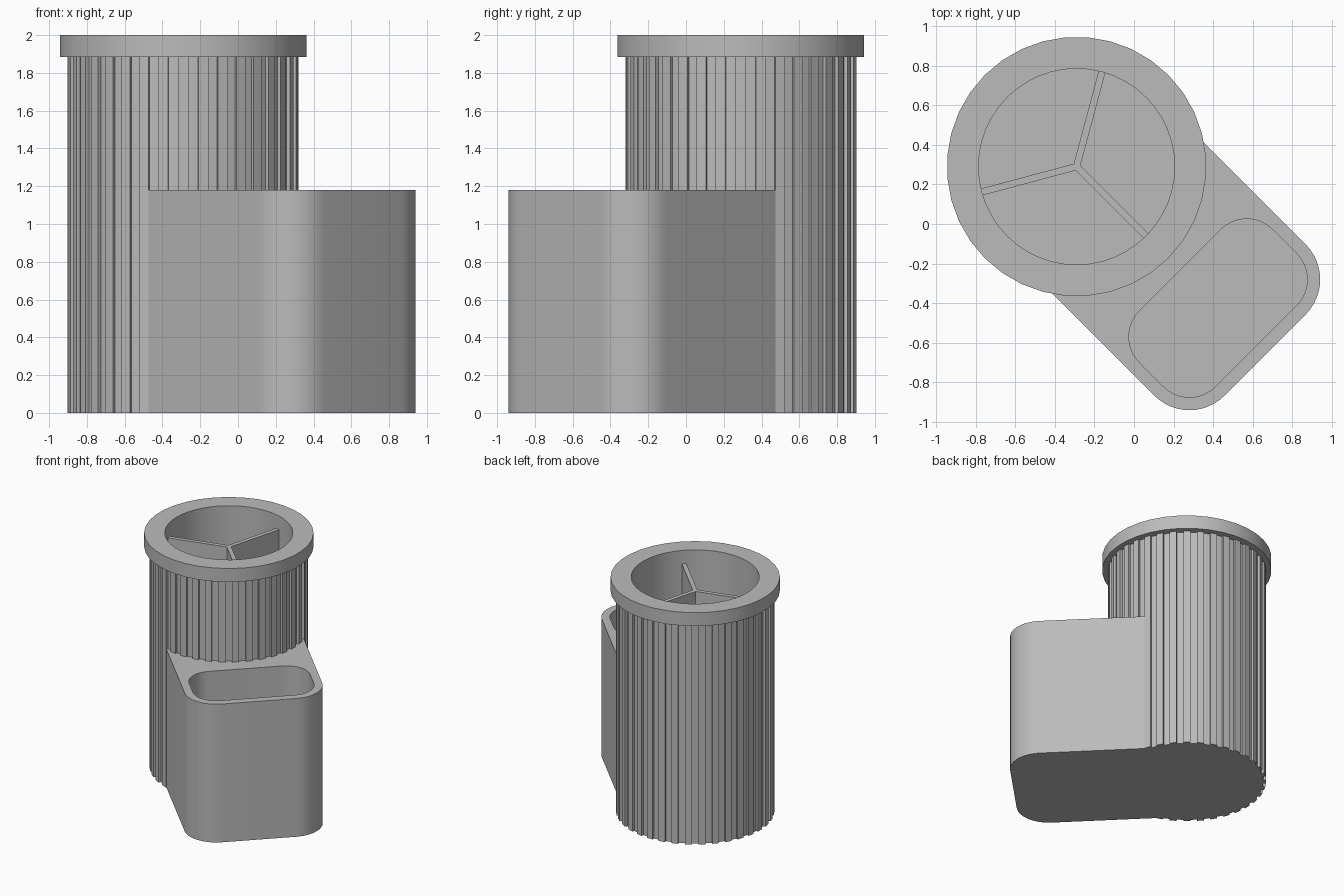
import bpy, bmesh
from math import sin, cos, pi, radians, asin
from mathutils import Matrix, Vector

cube = bpy.data.objects.get("Cube")
if cube:
    bpy.data.objects.remove(cube)

grey = bpy.data.materials.new("plain grey")
grey.use_nodes = True
colour = (0.5, 0.5, 0.5, 1)
grey.diffuse_color = colour
grey.node_tree.nodes["Principled BSDF"].inputs["Base Color"].default_value = colour

# Local frame: +x runs from the tall cup towards the side pocket
TURN = Matrix.Rotation(radians(-45), 4, 'Z')
CUP = Vector((-0.41, 0))
RIM_Z = 1.885


def arc(center, r, start, end, steps):
    return [(center[0] + r * cos(start + (end - start) * i / steps),
             center[1] + r * sin(start + (end - start) * i / steps))
            for i in range(steps + 1)]


def circle(r, steps=48):
    return arc(CUP, r, 0, 2 * pi, steps)[:-1]


def rounded_rect(u0, u1, half, r):
    pts = []
    for k, (u, v) in enumerate([(u1 - r, half - r), (u0 + r, half - r),
                                (u0 + r, r - half), (u1 - r, r - half)]):
        pts += arc((u, v), r, k * pi / 2, (k + 1) * pi / 2, 10)
    return pts


def finish(bm, name):
    bmesh.ops.recalc_face_normals(bm, faces=bm.faces)
    bm.transform(TURN)
    mesh = bpy.data.meshes.new(name)
    bm.to_mesh(mesh)
    bm.free()
    mesh.materials.append(grey)
    ob = bpy.data.objects.new(name, mesh)
    bpy.context.collection.objects.link(ob)
    bpy.ops.object.select_all(action='DESELECT')
    ob.select_set(True)
    bpy.context.view_layer.objects.active = ob
    bpy.ops.object.shade_smooth_by_angle(angle=radians(30))


def hollow(name, outer, inner, z0, z1, floor=None):
    """Prism with an opening; the opening is a through hole without a floor."""
    bm = bmesh.new()

    def ring(pts, z):
        return [bm.verts.new((x, y, z)) for x, y in pts]

    def walls(a, b):
        for i in range(len(a)):
            j = (i + 1) % len(a)
            bm.faces.new((a[i], a[j], b[j], b[i]))

    def annulus(a, b):
        edges = [bm.edges.get((loop[i - 1], loop[i])) for loop in (a, b) for i in range(len(loop))]
        bmesh.ops.triangle_fill(bm, use_beauty=True, edges=edges)

    low, high = ring(outer, z0), ring(outer, z1)
    in_low = ring(inner, z0 if floor is None else floor)
    in_high = ring(inner, z1)
    walls(low, high)
    walls(in_low, in_high)
    annulus(high, in_high)
    if floor is None:
        annulus(low, in_low)
    else:
        bm.faces.new(low)
        bm.faces.new(in_low)
    finish(bm, name)


# Tall cup with evenly spaced ribs around the outside
ribbed = []
for k in range(36):
    mid = radians(10 * k + 5)
    half = radians(2.5)
    ribbed += arc(CUP, 0.612, mid - half, mid + half, 1)
    ribbed += arc(CUP, 0.592, mid + half, mid + 3 * half, 1)
hollow("ribbed_cup", ribbed, circle(0.495), 0, RIM_Z, 0.06)

# Wider collar on top of the cup
hollow("top_collar", circle(0.655, 36), circle(0.495), RIM_Z, 2.0)

# Three partitions inside the cup, joined at its centre
bm = bmesh.new()
for k in range(3):
    spin = Matrix.Translation((CUP.x, CUP.y, 0)) @ Matrix.Rotation(k * 2 * pi / 3, 4, 'Z')
    size = Matrix.Diagonal((0.5, 0.035, RIM_Z - 0.05, 1))
    place = Matrix.Translation((0.25, 0, (RIM_Z + 0.05) / 2))
    bmesh.ops.create_cube(bm, size=1, matrix=spin @ place @ size)
finish(bm, "cup_partitions")

# Lower side pocket, hollowed at the end and curved to fit against the cup
HALF, CORNER, END = 0.54, 0.25, 0.936
reach = asin(HALF / 0.57)
outline = arc(CUP, 0.57, reach, -reach, 24)
outline += arc((END - CORNER, CORNER - HALF), CORNER, -pi / 2, 0, 12)
outline += arc((END - CORNER, HALF - CORNER), CORNER, 0, pi / 2, 12)
hollow("side_pocket", outline, rounded_rect(0.33, 0.871, 0.475, 0.185), 0, 1.18, 0.06)
